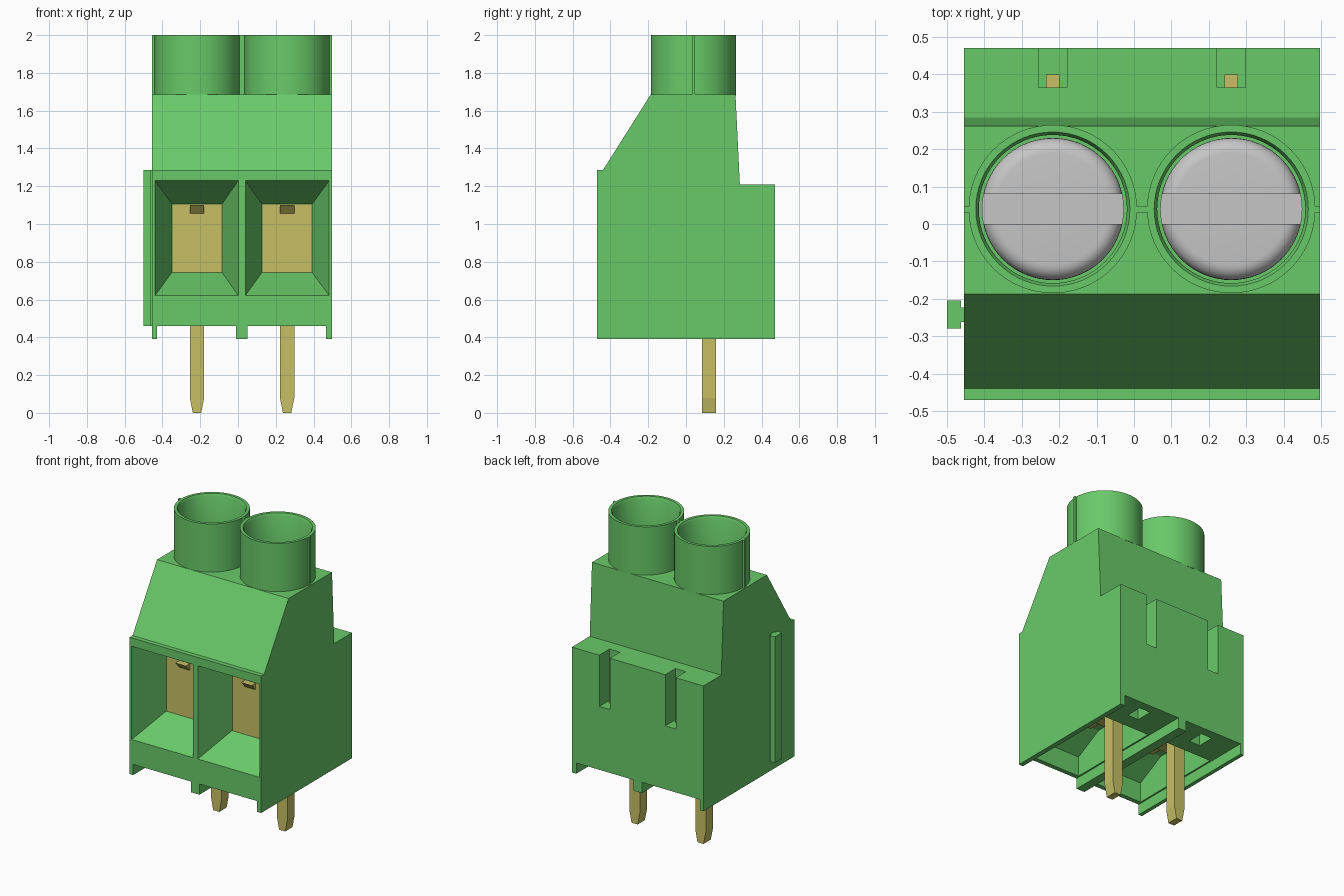
import bpy, bmesh, math

if "Cube" in bpy.data.objects:
    bpy.data.objects.remove(bpy.data.objects["Cube"])


def material(name, rgb):
    m = bpy.data.materials.new(name)
    m.use_nodes = True
    m.diffuse_color = (*rgb, 1)
    m.node_tree.nodes["Principled BSDF"].inputs["Base Color"].default_value = (*rgb, 1)
    return m


GREEN = material("green plastic", (0.141, 0.590, 0.141))
BRASS = material("brass", (0.565, 0.527, 0.130))
STEEL = material("grey steel", (0.565, 0.565, 0.565))


def finish(name, bm, mat):
    bmesh.ops.recalc_face_normals(bm, faces=bm.faces)
    me = bpy.data.meshes.new(name)
    bm.to_mesh(me)
    bm.free()
    ob = bpy.data.objects.new(name, me)
    bpy.context.collection.objects.link(ob)
    me.materials.append(mat)
    return ob


def loft(name, ring_a, ring_b, mat=GREEN):
    """Closed solid between two matching outlines."""
    bm = bmesh.new()
    a = [bm.verts.new(p) for p in ring_a]
    b = [bm.verts.new(p) for p in ring_b]
    bm.faces.new(a)
    bm.faces.new(b)
    for i in range(len(a)):
        j = (i + 1) % len(a)
        bm.faces.new((a[i], a[j], b[j], b[i]))
    return finish(name, bm, mat)


def prism(name, yz, x0, x1, mat=GREEN):
    return loft(name, [(x0, y, z) for y, z in yz], [(x1, y, z) for y, z in yz], mat)


def box(name, x0, x1, y0, y1, z0, z1, mat=GREEN):
    return prism(name, [(y0, z0), (y1, z0), (y1, z1), (y0, z1)], x0, x1, mat)


def lathe(name, rz, cx, cy, mat, closed, n=64):
    """Revolve a radius/height profile about a vertical axis."""
    bm = bmesh.new()
    rings = [[bm.verts.new((cx + r * math.cos(2 * math.pi * i / n),
                            cy + r * math.sin(2 * math.pi * i / n), z))
              for i in range(n)] for r, z in rz]
    pairs = list(zip(rings, rings[1:]))
    if closed:
        pairs.append((rings[-1], rings[0]))
    else:
        bm.faces.new(rings[0])
        bm.faces.new(rings[-1])
    for a, b in pairs:
        for i in range(n):
            j = (i + 1) % n
            bm.faces.new((a[i], a[j], b[j], b[i]))
    return finish(name, bm, mat)


def cut(target, cutter):
    mod = target.modifiers.new("cut", "BOOLEAN")
    mod.operation, mod.solver, mod.object = "DIFFERENCE", "EXACT", cutter
    bpy.context.view_layer.objects.active = target
    bpy.ops.object.modifier_apply(modifier=mod.name)
    bpy.data.objects.remove(cutter)


def smooth(ob):
    bpy.ops.object.select_all(action="DESELECT")
    ob.select_set(True)
    bpy.context.view_layer.objects.active = ob
    bpy.ops.object.shade_smooth_by_angle(angle=math.radians(35))


X0, X1 = -0.455, 0.497
CY = 0.04  # screw axis

# Housing from its side outline
housing = prism("housing", [(-0.47, 0.39), (0.47, 0.39), (0.47, 1.21), (0.285, 1.21),
                            (0.262, 1.685), (-0.187, 1.685), (-0.44, 1.285),
                            (-0.47, 1.285)], X0, X1)

# Each pole: centre, foot channel span and wire entry span
poles = [("right", -0.217, (-0.43, -0.01), (-0.44, 0.002)),
         ("left", 0.26, (0.05, 0.465), (0.038, 0.483))]


def rect(x0, x1, y, z0, z1):
    return [(x0, y, z0), (x1, y, z0), (x1, y, z1), (x0, y, z1)]


for side, cx, foot, entry in poles:
    # Channel between the standing ribs
    cut(housing, box("cutter", *foot, -0.6, 0.6, 0.3, 0.46))
    # Hollow underside
    cut(housing, prism("cutter", [(-0.44, 0.4), (0.2, 0.4), (0.2, 0.69), (-0.255, 0.69),
                                  (-0.44, 0.59)], foot[0] + 0.01, foot[1] - 0.01))
    # Tapered wire entry
    cut(housing, loft("cutter", rect(*entry, -0.47, 0.62, 1.23),
                      rect(cx - 0.132, cx + 0.132, -0.24, 0.745, 1.105)))
    cut(housing, loft("cutter", rect(*entry, -0.6, 0.62, 1.23),
                      rect(*entry, -0.469, 0.62, 1.23)))
    # Back slot, underside opening and screw bore
    cut(housing, box("cutter", cx - 0.038, cx + 0.038, 0.365, 0.6, 0.875, 1.4))
    cut(housing, box("cutter", cx - 0.04, cx + 0.04, 0.30, 0.41, 0.4, 0.8))
    cut(housing, lathe("cutter", [(0.2, 1.4), (0.2, 1.9)], cx, CY, GREEN, False))

    # Screw collar
    smooth(lathe(side + "_screw_collar", [(0.225, 1.68), (0.225, 2.0), (0.206, 2.0),
                                          (0.198, 1.985), (0.198, 1.68)],
                 cx, CY, GREEN, True))

    # Slotted screw with a rounded rim
    rim = [(0.15 + 0.04 * math.cos(t), 1.52 + 0.04 * math.sin(t))
           for t in (math.pi / 2 * k / 6 for k in range(7))]
    screw = lathe(side + "_screw", [(0.19, 1.39)] + rim, cx, CY, STEEL, False)
    cut(screw, box("cutter", cx - 0.3, cx + 0.3, 0.0, 0.08, 1.5, 1.7))
    smooth(screw)

    # Brass clamp, its lip, its rear tab and the solder pin
    box(side + "_clamp", cx - 0.131, cx + 0.131, -0.243, 0.19, 0.67, 1.103, BRASS)
    prism(side + "_clamp_lip", [(-0.242, 1.055), (-0.285, 1.1), (-0.242, 1.1)],
          cx - 0.038, cx + 0.038, BRASS)
    box(side + "_rear_tab", cx - 0.018, cx + 0.018, 0.365, 0.40, 0.80, 0.885, BRASS)
    box(side + "_pin_foot", cx - 0.1, cx + 0.1, 0.0, 0.19, 0.54, 0.68, BRASS)
    outline = [(-0.022, 0), (0.022, 0), (0.038, 0.08), (0.038, 0.56),
               (-0.038, 0.56), (-0.038, 0.08)]
    loft(side + "_pin", [(cx + x, 0.085, z) for x, z in outline],
         [(cx + x, 0.16, z) for x, z in outline], BRASS)

# Thin webs beside and between the collars
for name, x0, x1 in (("right_web", X0, -0.435), ("middle_web", 0.0, 0.043),
                     ("left_web", 0.478, X1)):
    box(name, x0, x1, 0.031, 0.047, 1.68, 2.0)

# Dovetail rail on the right wall
rail = [(-0.45, -0.262), (-0.463, -0.262), (-0.463, -0.28), (-0.5, -0.28),
        (-0.5, -0.205), (-0.463, -0.205), (-0.463, -0.223), (-0.45, -0.223)]
loft("side_rail", [(x, y, 0.46) for x, y in rail], [(x, y, 1.285) for x, y in rail])
